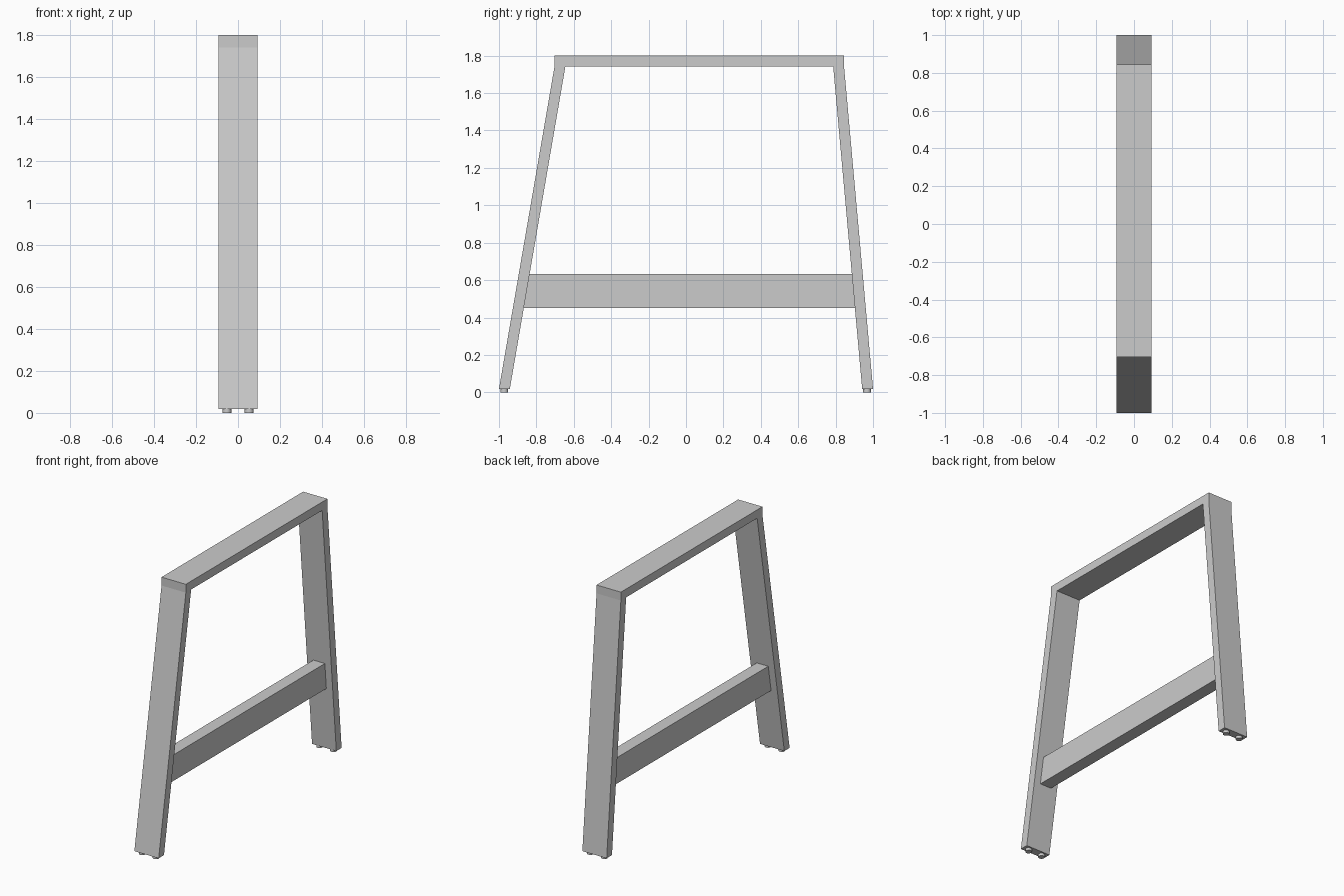
import bpy, bmesh

if "Cube" in bpy.data.objects:
    bpy.data.objects.remove(bpy.data.objects["Cube"])

HALF_W = 0.093   # half width of the flat bar
Z0, Z1, TOP = 0.018, 1.742, 1.8


def prism(name, profile, half):
    """Extrude a (y, z) outline along x, centred on x = 0."""
    bm = bmesh.new()
    face = bm.faces.new([bm.verts.new((-half, y, z)) for y, z in profile])
    ext = bmesh.ops.extrude_face_region(bm, geom=[face])
    verts = [v for v in ext["geom"] if isinstance(v, bmesh.types.BMVert)]
    bmesh.ops.translate(bm, verts=verts, vec=(2 * half, 0, 0))
    bmesh.ops.recalc_face_normals(bm, faces=bm.faces)
    mesh = bpy.data.meshes.new(name)
    bm.to_mesh(mesh)
    bm.free()
    obj = bpy.data.objects.new(name, mesh)
    bpy.context.collection.objects.link(obj)
    return obj


def along(a, b, z):
    """y at height z on the leg line running from a (bottom) to b (top)."""
    return a + (b - a) * (z - Z0) / (Z1 - Z0)


# Front leg bent into the top rail
prism("front_leg_and_top_rail", [
    (-1.0, Z0), (-0.942, Z0), (-0.645, Z1), (0.787, Z1),
    (0.787, TOP), (-0.703, TOP), (-0.703, Z1)], HALF_W)

# Back leg in two lengths, split part way up
split = 1.1
inner, outer = along(0.942, 0.787, split), along(1.0, 0.845, split)
prism("back_leg_lower", [
    (0.942, Z0), (1.0, Z0), (outer, split), (inner, split)], HALF_W)
prism("back_leg_upper", [
    (inner, split), (outer, split), (0.845, Z1), (0.845, TOP),
    (0.787, TOP), (0.787, Z1)], HALF_W)

# Stretcher between the legs, ends cut to the leg slopes
lo, hi = 0.452, 0.632
prism("stretcher", [
    (along(-0.942, -0.645, lo), lo), (along(0.942, 0.787, lo), lo),
    (along(0.942, 0.787, hi), hi), (along(-0.942, -0.645, hi), hi)], 0.044)

# Round foot pads
for end, y in (("front", -0.972), ("back", 0.968)):
    for side, x in (("left", -0.053), ("right", 0.053)):
        bpy.ops.mesh.primitive_cylinder_add(
            vertices=24, radius=0.021, depth=Z0, location=(x, y, Z0 / 2))
        pad = bpy.context.object
        pad.name = f"{end}_{side}_foot_pad"
        bpy.ops.object.shade_smooth_by_angle()
